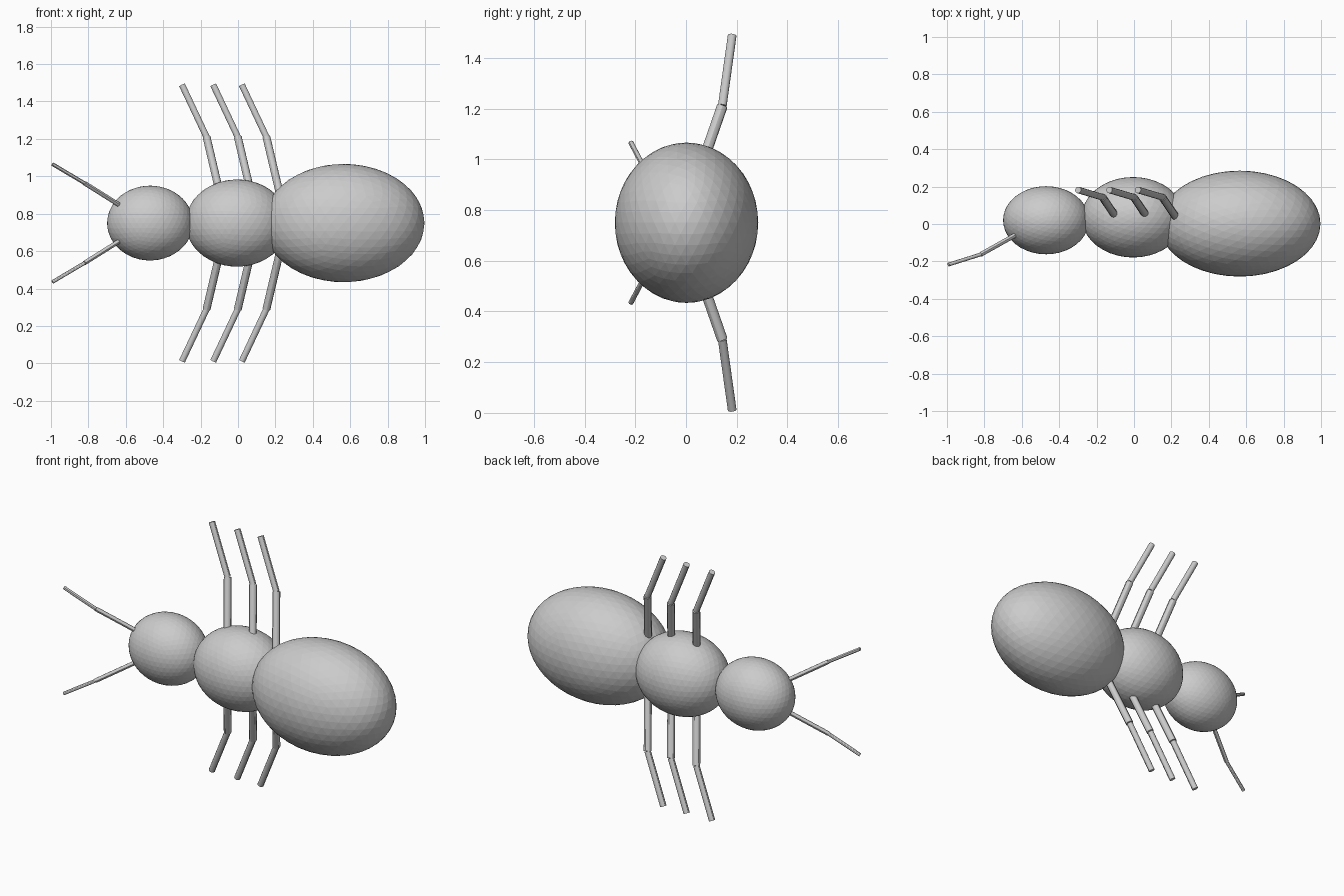
import bpy
from mathutils import Vector

if "Cube" in bpy.data.objects:
    bpy.data.objects.remove(bpy.data.objects["Cube"])

MID_Z = 0.75  # body is symmetric about this height


def ellipsoid(name, centre, radii):
    bpy.ops.mesh.primitive_ico_sphere_add(subdivisions=4, radius=1, location=centre)
    ob = bpy.context.object
    ob.name = name
    ob.scale = radii
    bpy.ops.object.transform_apply(location=False, rotation=False, scale=True)


def rod(name, a, b, radius):
    a, b = Vector(a), Vector(b)
    d = b - a
    bpy.ops.mesh.primitive_cylinder_add(vertices=12, radius=radius, depth=d.length,
                                        location=(a + b) / 2)
    ob = bpy.context.object
    ob.name = name
    ob.rotation_euler = d.to_track_quat('Z', 'Y').to_euler()
    bpy.ops.object.shade_smooth_by_angle()


def limb(name, points, radii, side, dx=0):
    # points are (x, y, height away from the mid plane)
    pts = [(x + dx, y, MID_Z + side * h) for x, y, h in points]
    rod(name + "_inner", pts[0], pts[1], radii[0])
    rod(name + "_outer", pts[1], pts[2], radii[1])


# Body segments
ellipsoid("head", (-0.47, 0.02, MID_Z), (0.23, 0.182, 0.2))
ellipsoid("thorax", (-0.005, 0.036, MID_Z), (0.275, 0.215, 0.233))
ellipsoid("abdomen", (0.565, 0.002, MID_Z), (0.432, 0.283, 0.316))

# Legs and antennae, mirrored on both sides
LEG = [(-0.095, 0.035, 0.15), (-0.168, 0.143, 0.46), (-0.299, 0.182, 0.738)]
FEELER = [(-0.60, -0.04, 0.075), (-0.82, -0.163, 0.213), (-0.992, -0.217, 0.315)]
for side, label in ((1, "left"), (-1, "right")):
    for pos, dx in (("front", 0), ("middle", 0.167), ("rear", 0.32)):
        limb(f"{pos}_leg_{label}", LEG, (0.021, 0.0175), side, dx)
    limb(f"antenna_{label}", FEELER, (0.0125, 0.010), side)
